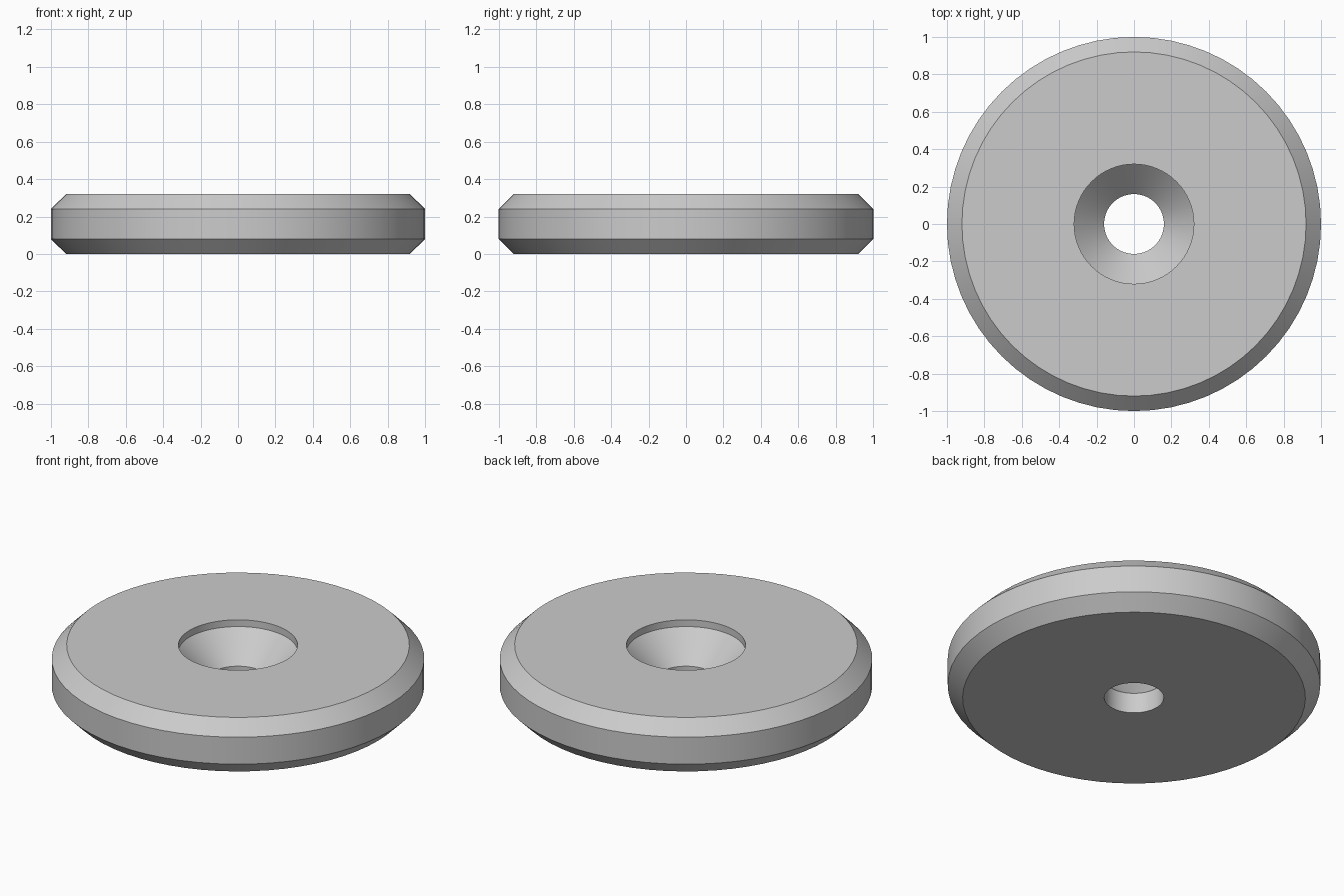
import bpy
import bmesh
from math import cos, sin, tau, radians

cube = bpy.data.objects.get("Cube")
if cube:
    bpy.data.objects.remove(cube, do_unlink=True)

SEGMENTS = 64

# Plain grey metal
grey = bpy.data.materials.new("grey metal")
grey.use_nodes = True
colour = (0.6, 0.6, 0.6, 1)
grey.diffuse_color = colour
grey.node_tree.nodes["Principled BSDF"].inputs["Base Color"].default_value = colour

# Closed section (radius, height): chamfered rim, countersink and bore
section = [
    (0.16, 0), (0.92, 0), (1, 0.08), (1, 0.24), (0.92, 0.32),
    (0.32, 0.32), (0.32, 0.28), (0.16, 0.12),
]


def revolve(name, profile, material):
    bm = bmesh.new()
    rings = [
        [bm.verts.new((r * cos(tau * i / SEGMENTS), r * sin(tau * i / SEGMENTS), z))
         for i in range(SEGMENTS)]
        for r, z in profile
    ]
    for k, lower in enumerate(rings):
        upper = rings[(k + 1) % len(rings)]
        for i in range(SEGMENTS):
            j = (i + 1) % SEGMENTS
            bm.faces.new((lower[i], lower[j], upper[j], upper[i]))
    bmesh.ops.recalc_face_normals(bm, faces=bm.faces)
    mesh = bpy.data.meshes.new(name)
    bm.to_mesh(mesh)
    bm.free()
    mesh.materials.append(material)
    obj = bpy.data.objects.new(name, mesh)
    bpy.context.collection.objects.link(obj)
    return obj


# Countersunk washer
washer = revolve("countersunk_washer", section, grey)
bpy.ops.object.select_all(action="DESELECT")
washer.select_set(True)
bpy.context.view_layer.objects.active = washer
bpy.ops.object.shade_smooth_by_angle(angle=radians(30))
